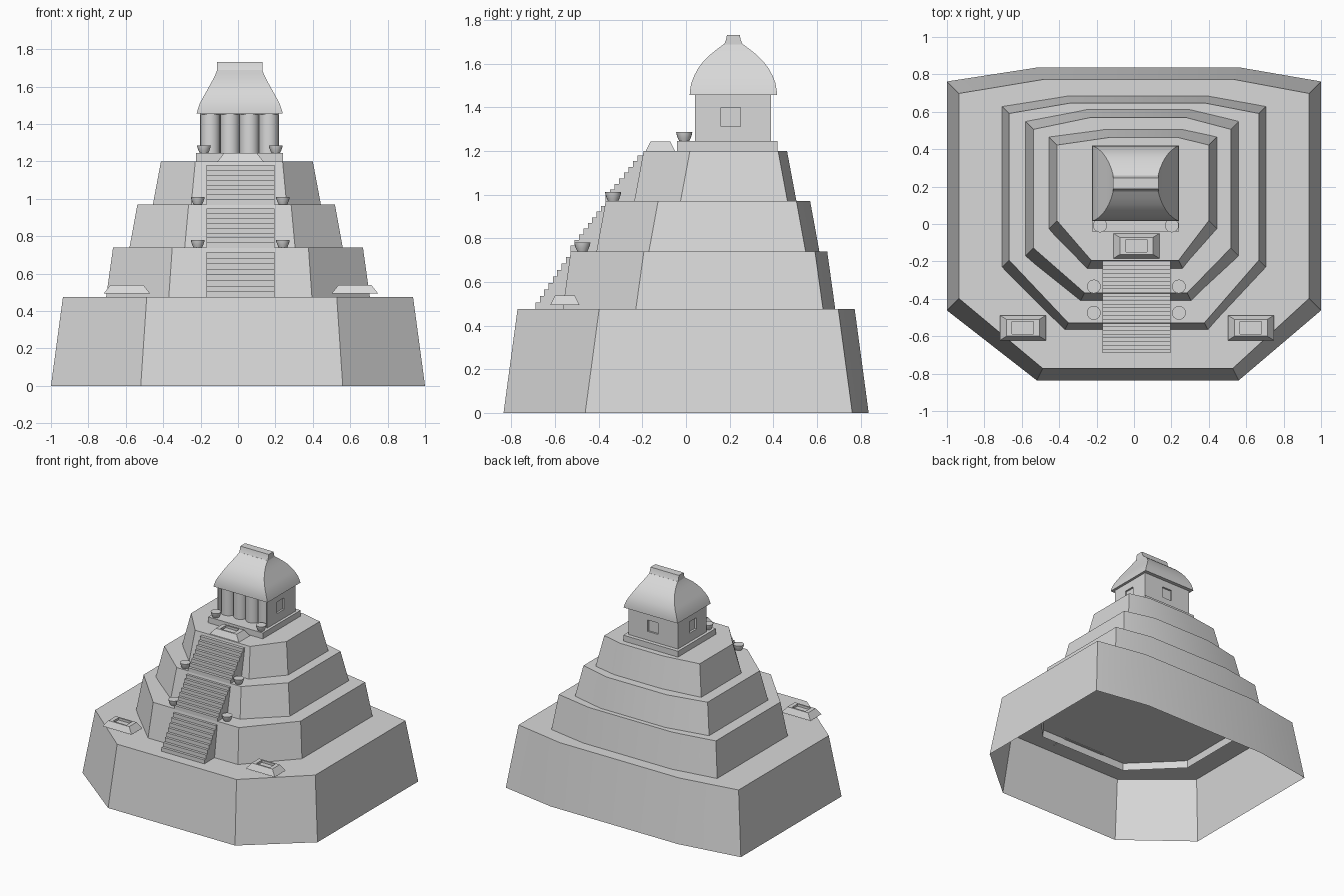
import bpy
import bmesh
from math import cos, sin, pi, radians

cube = bpy.data.objects.get("Cube")
if cube:
    bpy.data.objects.remove(cube, do_unlink=True)

stone = bpy.data.materials.new("grey_stone")
stone.use_nodes = True
grey = (0.69, 0.69, 0.69, 1)
stone.diffuse_color = grey
stone.node_tree.nodes["Principled BSDF"].inputs["Base Color"].default_value = grey


def finish(name, bm):
    """Turn a bmesh into a coloured object."""
    bmesh.ops.recalc_face_normals(bm, faces=bm.faces)
    mesh = bpy.data.meshes.new(name)
    bm.to_mesh(mesh)
    bm.free()
    mesh.materials.append(stone)
    obj = bpy.data.objects.new(name, mesh)
    bpy.context.collection.objects.link(obj)
    return obj


def loft(name, rings, bottom=True):
    """Skin a stack of closed rings of equal length and cap it."""
    bm = bmesh.new()
    loops = [[bm.verts.new(p) for p in ring] for ring in rings]
    for low, high in zip(loops, loops[1:]):
        for i in range(len(low)):
            j = (i + 1) % len(low)
            bm.faces.new((low[i], low[j], high[j], high[i]))
    if bottom:
        bm.faces.new(loops[0][::-1])
    bm.faces.new(loops[-1])
    return finish(name, bm)


def rect(cx, cy, hx, hy, z):
    return [(cx + sx * hx, cy + sy * hy, z)
            for sx, sy in ((-1, -1), (1, -1), (1, 1), (-1, 1))]


def box(name, x0, x1, y0, y1, z0, z1):
    cx, cy, hx, hy = (x0 + x1) / 2, (y0 + y1) / 2, (x1 - x0) / 2, (y1 - y0) / 2
    return loft(name, [rect(cx, cy, hx, hy, z) for z in (z0, z1)])


def circle(x, y, r, z, sides):
    return [(x + r * cos(2 * pi * i / sides), y + r * sin(2 * pi * i / sides), z)
            for i in range(sides)]


def cut(target, cutter):
    mod = target.modifiers.new("cut", "BOOLEAN")
    mod.operation = "DIFFERENCE"
    mod.solver = "EXACT"
    mod.object = cutter
    bpy.context.view_layer.objects.active = target
    bpy.ops.object.modifier_apply(modifier=mod.name)
    bpy.data.objects.remove(cutter, do_unlink=True)


# Eight-sided terraces: left, right, front corners, back corners, four depths
def outline(shape, inset, z):
    xl, xr, fl, fr, bl, br, yf, ysf, ysb, yb = shape
    d, h = inset, inset / 2
    return [(fl + h, yf + d, z), (fr - h, yf + d, z),
            (xr - d, ysf + d, z), (xr - d, ysb - d, z),
            (br - h, yb - d, z), (bl + h, yb - d, z),
            (xl + d, ysb - d, z), (xl + d, ysf + d, z)]


# Each terrace is a shell open below; the upper ones sink into the one beneath
terraces = [
    ("base_terrace", 0, 0, .475, .064,
     (-1, 1, -.52, .56, -.515, .565, -.836, -.462, .762, .837)),
    ("lower_terrace", .055, .475, .74, .037,
     (-.705, .705, -.37, .395, -.355, .395, -.565, -.23, .628, .684)),
    ("middle_terrace", .055, .74, .97, .042,
     (-.58, .56, -.285, .305, -.255, .3, -.41, -.17, .548, .611)),
    ("upper_terrace", .055, .97, 1.2, .043,
     (-.455, .443, -.25, .26, -.15, .255, -.237, -.025, .465, .506)),
]
for name, sink, z0, z1, inset, shape in terraces:
    flare = -inset * sink / (z1 - z0)
    loft(name, [outline(shape, flare, z0 - sink), outline(shape, inset, z1)],
         bottom=False)


# Stair flights, each an extruded stepped profile
def stair(name, y0, y1, z0, z1, steps=8):
    dy, dz = (y1 - y0) / steps, (z1 - z0) / steps
    side = [(y0, z0 - .004)]
    for i in range(steps):
        side += [(y0 + i * dy, z0 + (i + 1) * dz),
                 (y0 + (i + 1) * dy, z0 + (i + 1) * dz)]
    side += [(y1 + .01, z1), (y1 - .02, z0 - .004)]
    loft(name, [[(x, y, z) for y, z in side] for x in (-.168, .196)])


stair("lower_stair", -.69, -.53, .475, .715)
stair("middle_stair", -.53, -.37, .74, .948)
stair("upper_stair", -.37, -.2, .97, 1.18)


# Altars: tapered slabs with a sunken panel
def altar(name, x, y, z):
    loft(name, [rect(x, y, .123, .067, z), rect(x, y, .088, .045, z + .044),
                rect(x, y, .057, .033, z + .044), rect(x, y, .057, .033, z + .027)])


altar("right_altar", -.594, -.555, .495)
altar("left_altar", .625, -.555, .495)
altar("top_altar", .013, -.117, 1.2)

# Fire bowls beside the stairs and the temple door
bowl = [(.023, 0), (.03, .015), (.035, .03), (.037, .041)]
for name, y, z, xs in (("lower", -.475, .74, (-.215, .24)),
                       ("middle", -.334, .97, (-.215, .24)),
                       ("temple", -.008, 1.245, (-.182, .202))):
    for side, x in zip(("right", "left"), xs):
        loft(f"{name}_{side}_bowl", [circle(x, y, r, z + h, 16) for r, h in bowl])

# Temple plinth and walls, with porch and window recesses
CX, CY = .009, .217
box("temple_plinth", -.225, .24, -.041, .419, 1.2, 1.245)
walls = box("temple_walls", -.203, .219, .041, .389, 1.245, 1.462)
cut(walls, box("porch_cutter", -.199, .215, 0, .13, 1.2, 1.45))
for sx in (-1, 1):
    x = CX + sx * .211
    cut(walls, box("window_cutter", x - .015, x + .015, .161, .249, 1.312, 1.4))
cut(walls, box("window_cutter", CX - .045, CX + .045, .375, .41, 1.312, 1.4))

# Row of stout porch columns
for i in range(4):
    loft(f"porch_column_{i + 1}",
         [circle(CX + (i - 1.5) * .104, .097, .052, z, 24) for z in (1.243, 1.455)])

# Curved thatch roof, domed to front and back and hollowed at the ends
roof = [(.23, .2, 1.457), (.225, .199, 1.475), (.213, .193, 1.51), (.195, .18, 1.544),
        (.176, .162, 1.578), (.16, .14, 1.607), (.144, .112, 1.636),
        (.13, .078, 1.664), (.12, .043, 1.69)]
loft("thatch_roof", [rect(CX, CY, hx, hy, z) for hx, hy, z in roof])
loft("roof_ridge", [rect(CX, CY, .121, hy, z)
                    for hy, z in ((.043, 1.688), (.034, 1.708), (.029, 1.732))])

# Smooth shading with sharp edges kept
bpy.ops.object.select_all(action="DESELECT")
for obj in bpy.context.scene.objects:
    if obj.type == "MESH":
        obj.select_set(True)
        bpy.context.view_layer.objects.active = obj
bpy.ops.object.shade_smooth_by_angle(angle=radians(30))
